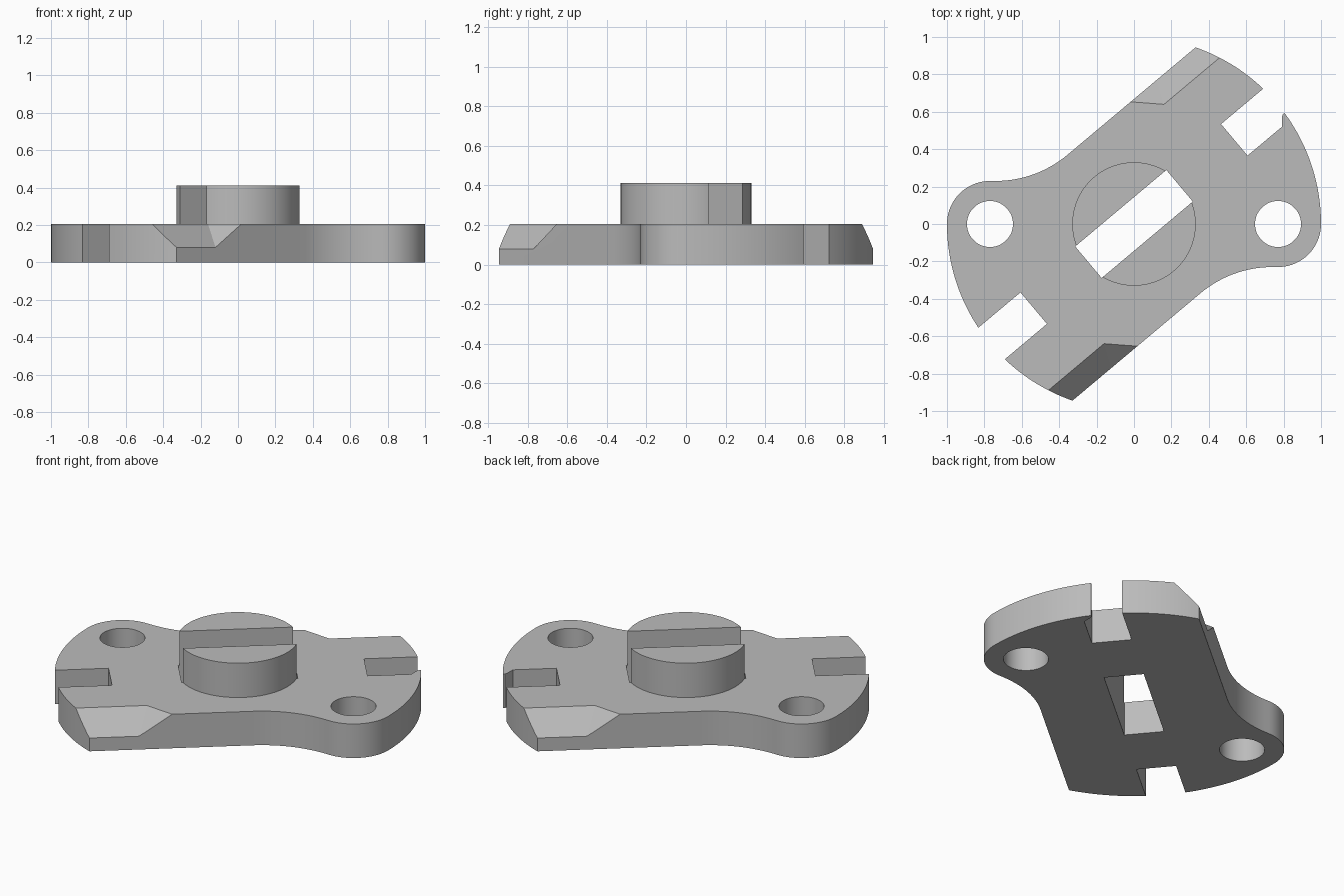
import bpy
import bmesh
from math import sin, cos, radians, degrees, asin
from mathutils import Matrix, Vector

if "Cube" in bpy.data.objects:
    bpy.data.objects.remove(bpy.data.objects["Cube"], do_unlink=True)

PLATE_H, TOP = 0.205, 0.412
TILT = 40                     # direction of the arms, in degrees
ARM, SLOT, SLOT_IN = 0.512, 0.11, 0.7
tilt = Matrix.Rotation(radians(TILT), 4, 'Z')
half_turn = Matrix.Rotation(radians(180), 4, 'Z')

grey = bpy.data.materials.new("plain_grey")
grey.use_nodes = True
colour = (0.5, 0.5, 0.5, 1)
grey.diffuse_color = colour
grey.node_tree.nodes["Principled BSDF"].inputs["Base Color"].default_value = colour


def make(name, bm):
    bmesh.ops.recalc_face_normals(bm, faces=bm.faces)
    mesh = bpy.data.meshes.new(name)
    bm.to_mesh(mesh)
    bm.free()
    ob = bpy.data.objects.new(name, mesh)
    bpy.context.collection.objects.link(ob)
    mesh.materials.append(grey)
    return ob


def prism(name, points, z0, z1):
    bm = bmesh.new()
    face = bm.faces.new([bm.verts.new((p[0], p[1], z0)) for p in points])
    new = bmesh.ops.extrude_face_region(bm, geom=[face])["geom"]
    verts = [g for g in new if isinstance(g, bmesh.types.BMVert)]
    bmesh.ops.translate(bm, verts=verts, vec=(0, 0, z1 - z0))
    return make(name, bm)


def arc(cx, cy, r, a0, a1, n):
    angles = [radians(a0 + (a1 - a0) * i / n) for i in range(n + 1)]
    return [Vector((cx + r * cos(a), cy + r * sin(a), 0)) for a in angles]


def box(name, u, v, z0, z1):
    corners = [(-u, -v), (u, -v), (u, v), (-u, v)]
    return prism(name, [tilt @ Vector((*c, 0)) for c in corners], z0, z1)


def cut(target, cutter):
    cutter.hide_render = True
    mod = target.modifiers.new("cut", 'BOOLEAN')
    mod.operation, mod.solver, mod.object = 'DIFFERENCE', 'EXACT', cutter
    bpy.context.view_layer.objects.active = target
    bpy.ops.object.modifier_apply(modifier=mod.name)
    bpy.data.objects.remove(cutter, do_unlink=True)


def smooth(ob):
    bpy.ops.object.select_all(action='DESELECT')
    ob.select_set(True)
    bpy.context.view_layer.objects.active = ob
    bpy.ops.object.shade_smooth_by_angle(angle=radians(25))


def half_outline(tooth):
    """Clockwise from one end slot, round the lobe, to the opposite slot."""
    mouth = degrees(asin(SLOT))
    corner = degrees(asin(ARM))
    pts = [tilt @ Vector((SLOT_IN, -SLOT, 0))]
    start = TILT - mouth
    if tooth:
        pts += [Vector((0.79, 0.519, 0)), Vector((0.79, 0.57, 0)),
                Vector((0.796, 0.588, 0))]
        start = 36.4
    pts += arc(0, 0, 1, start, 0, 20)
    pts += arc(0.77, 0, 0.23, 0, -90, 20)[1:]
    pts += arc(0.741, -0.83, 0.6, 90, 90 + TILT, 16)
    pts += arc(0, 0, 1, 180 + TILT + corner, 180 + TILT + mouth, 16)
    pts.append(tilt @ Vector((-SLOT_IN, -SLOT, 0)))
    return pts


# Base plate with slotted ends
outline = half_outline(True) + [half_turn @ p for p in half_outline(False)]
plate = prism("base_plate", outline, 0, PLATE_H)

# Screw holes and central rectangular opening
for side in (-1, 1):
    cut(plate, prism("hole_cutter", arc(side * 0.77, 0, 0.123, 0, 352.5, 47), -0.1, 0.3))
cut(plate, box("opening_cutter", 0.318, SLOT, -0.1, 0.3))

# Sloped corner cuts on two opposite arm corners
a = Vector((0.534, 0.387, PLATE_H))
b = Vector((0.406, ARM, PLATE_H))
c = Vector((0.587, ARM, 0.08))
high = a - (c - a)
end = [high, a + 2 * (c - a), high + 3 * (b - a)]
wedge = end + [Vector((1.3, p.y, p.z)) for p in end]
for turn in (Matrix.Identity(4), half_turn):
    bm = bmesh.new()
    for p in wedge:
        bm.verts.new(turn @ tilt @ p)
    bmesh.ops.convex_hull(bm, input=bm.verts)
    cut(plate, make("corner_cutter", bm))
smooth(plate)

# Round boss split by the groove
boss = prism("split_boss", arc(0, 0, 0.33, 0, 356.25, 95), PLATE_H, TOP)
cut(boss, box("groove_cutter", 0.5, SLOT, 0.1, 0.6))
smooth(boss)
